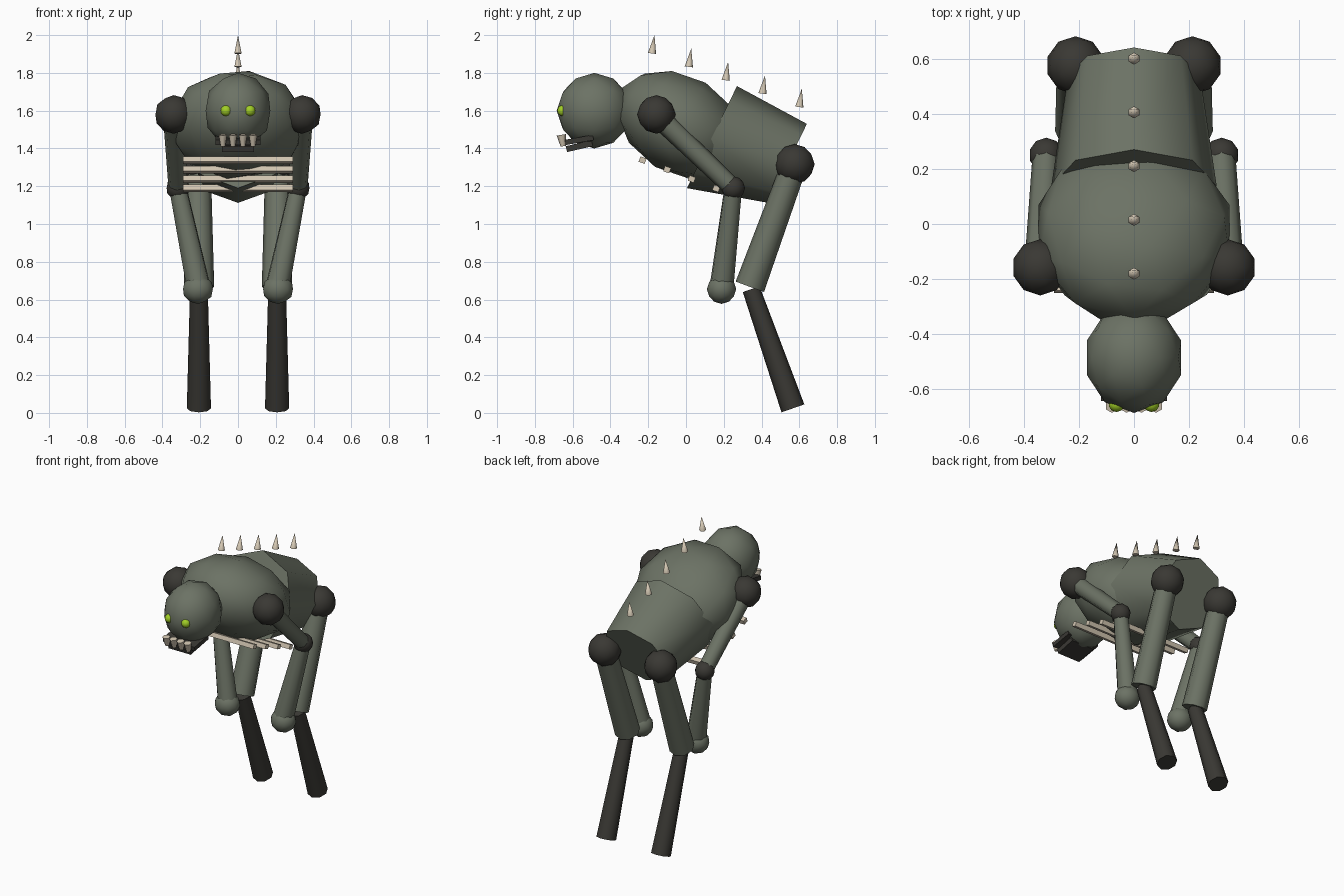
import bpy, bmesh, math
from mathutils import Vector, Matrix

if "Cube" in bpy.data.objects:
    bpy.data.objects.remove(bpy.data.objects["Cube"])


def material(name, rgb):
    m = bpy.data.materials.new(name)
    m.diffuse_color = (*rgb, 1)
    m.use_nodes = True
    m.node_tree.nodes["Principled BSDF"].inputs["Base Color"].default_value = m.diffuse_color
    return m


HIDE = material("grey green hide", (0.15, 0.17, 0.13))
DARK = material("dark charcoal", (0.042, 0.04, 0.034))
BONE = material("bone", (0.64, 0.56, 0.44))
GLOW = material("acid green", (0.36, 0.62, 0.02))


def finish(bm, name, mat):
    bmesh.ops.recalc_face_normals(bm, faces=bm.faces)
    me = bpy.data.meshes.new(name)
    bm.to_mesh(me)
    bm.free()
    me.materials.append(mat)
    ob = bpy.data.objects.new(name, me)
    bpy.context.collection.objects.link(ob)
    bpy.ops.object.select_all(action='DESELECT')
    ob.select_set(True)
    bpy.context.view_layer.objects.active = ob
    bpy.ops.object.shade_smooth_by_angle(angle=math.radians(65))
    return ob


def ball(name, mat, loc, radii, tilt=0, sub=2):
    bm = bmesh.new()
    bmesh.ops.create_icosphere(bm, subdivisions=sub, radius=1)
    bm.transform(Matrix.Translation(loc) @ Matrix.Rotation(math.radians(tilt), 4, 'X')
                 @ Matrix.Diagonal((*radii, 1)))
    return finish(bm, name, mat)


def limb(name, mat, a, b, r1, r2, sides=8):
    """Tapered cylinder from a to b."""
    a, b = Vector(a), Vector(b)
    d = b - a
    bm = bmesh.new()
    bmesh.ops.create_cone(bm, cap_ends=True, segments=sides, radius1=r1, radius2=r2, depth=d.length)
    bm.transform(Matrix.Translation((a + b) / 2) @ d.to_track_quat('Z', 'Y').to_matrix().to_4x4())
    bmesh.ops.remove_doubles(bm, verts=bm.verts, dist=1e-5)
    return finish(bm, name, mat)


def box(name, mat, loc, size, tilt=0):
    bm = bmesh.new()
    bmesh.ops.create_cube(bm, size=1)
    bm.transform(Matrix.Translation(loc) @ Matrix.Rotation(math.radians(tilt), 4, 'X')
                 @ Matrix.Diagonal((*size, 1)))
    return finish(bm, name, mat)


# Body and head
ball("torso", HIDE, (0, -0.03, 1.525), (0.365, 0.37, 0.26), -31)
ball("head", HIDE, (0, -0.485, 1.60), (0.18, 0.2, 0.2))

# Pelvis: octagonal loft, wide end inside the torso
bm = bmesh.new()
rings = []
for top, bottom, rx in (((0.27, 1.73), (0.005, 1.19), 0.3), ((0.64, 1.53), (0.435, 1.112), 0.24)):
    t, b = Vector((0, *top)), Vector((0, *bottom))
    mid, up = (t + b) / 2, (t - b) / 2
    angles = [i * math.tau / 8 for i in range(8)]
    rings.append([bm.verts.new(mid + up * math.cos(u) + Vector((rx * math.sin(u), 0, 0)))
                  for u in angles])
for i in range(8):
    j = (i + 1) % 8
    bm.faces.new((rings[0][i], rings[0][j], rings[1][j], rings[1][i]))
bm.faces.new(rings[0])
bm.faces.new(rings[1])
finish(bm, "pelvis", HIDE)

# Jaw and teeth
box("upper_jaw", DARK, (0, -0.565, 1.445), (0.24, 0.15, 0.028), 10)
box("lower_jaw", DARK, (0, -0.565, 1.412), (0.17, 0.14, 0.032), 13)
for i in range(4):
    x = -0.08 + i * 0.0533
    limb("tooth", BONE, (x, -0.66, 1.472), (x, -0.65, 1.412), 0.025, 0.014, 6)

# Rib bars under the chest
for i in range(4):
    box("rib", BONE, (0, -0.23 + i * 0.13, 1.338 - i * 0.05), (0.58, 0.034, 0.03), -20)

# Spikes floating along the back
for i in range(5):
    y, z = -0.18 + i * 0.195, 1.903 - i * 0.071
    limb("back_spike", BONE, (0, y, z), (0, y + 0.013, z + 0.097), 0.022, 0, 6)

# Paired parts
for s, side in ((-1, "left"), (1, "right")):
    shoulder, elbow, wrist = (s * 0.34, -0.157, 1.58), (s * 0.318, 0.25, 1.19), (s * 0.212, 0.19, 0.68)
    hip, knee, foot = (s * 0.212, 0.575, 1.317), (s * 0.206, 0.338, 0.668), (s * 0.207, 0.566, 0.024)
    ball(side + "_eye", GLOW, (s * 0.063, -0.652, 1.6), (0.03, 0.03, 0.03))
    ball(side + "_shoulder", DARK, shoulder, (0.102,) * 3)
    limb(side + "_upper_arm", HIDE, shoulder, elbow, 0.058, 0.05)
    ball(side + "_elbow", DARK, elbow, (0.063,) * 3)
    limb(side + "_forearm", HIDE, elbow, wrist, 0.048, 0.065)
    ball(side + "_hand", HIDE, (s * 0.212, 0.188, 0.655), (0.083, 0.078, 0.078))
    ball(side + "_hip", DARK, hip, (0.106,) * 3)
    limb(side + "_thigh", HIDE, hip, knee, 0.068, 0.08)
    limb(side + "_shin", DARK, (s * 0.207, 0.345, 0.655), foot, 0.047, 0.064)
